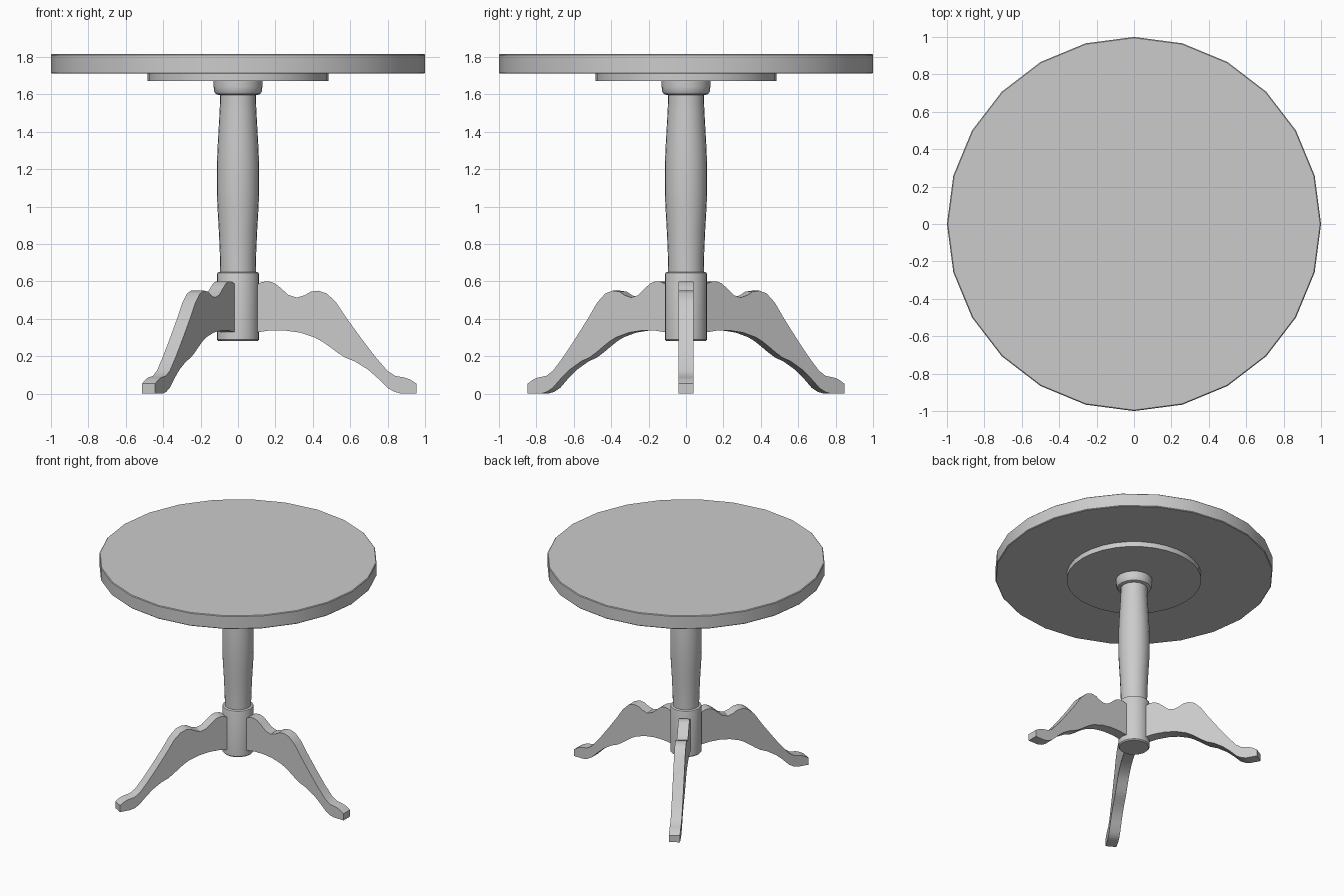
import bpy, bmesh
from math import cos, sin, pi, radians

if "Cube" in bpy.data.objects:
    bpy.data.objects.remove(bpy.data.objects["Cube"])


def finish(name, bm, angle=30):
    bmesh.ops.recalc_face_normals(bm, faces=bm.faces)
    mesh = bpy.data.meshes.new(name)
    bm.to_mesh(mesh)
    bm.free()
    ob = bpy.data.objects.new(name, mesh)
    bpy.context.collection.objects.link(ob)
    bpy.ops.object.select_all(action='DESELECT')
    ob.select_set(True)
    bpy.context.view_layer.objects.active = ob
    bpy.ops.object.shade_smooth_by_angle(angle=radians(angle))
    return ob


def lathe(name, profile, sides=24):
    """Turn a bottom-to-top (radius, z) profile around the z axis and cap it."""
    bm = bmesh.new()
    rings = [[bm.verts.new((r * cos(2 * pi * i / sides), r * sin(2 * pi * i / sides), z))
              for i in range(sides)] for r, z in profile]
    for a, b in zip(rings, rings[1:]):
        for i in range(sides):
            j = (i + 1) % sides
            bm.faces.new((a[i], a[j], b[j], b[i]))
    bm.faces.new(rings[0][::-1])
    bm.faces.new(rings[-1])
    return finish(name, bm)


# Round top and the mounting plate under it
lathe("table_top", [(0.995, 1.71), (1.0, 1.715), (1.0, 1.81), (0.995, 1.815)])
lathe("mounting_plate", [(0.485, 1.67), (0.485, 1.71)], 32)

# Turned pedestal: hub, swelling column, collar
lathe("leg_hub", [(0.105, 0.28), (0.113, 0.288), (0.113, 0.635), (0.11, 0.645), (0.1, 0.65)])
lathe("column", [(0.095, 0.64), (0.096, 0.72), (0.102, 0.86), (0.11, 1.0), (0.113, 1.08),
                 (0.113, 1.22), (0.109, 1.32), (0.1, 1.48), (0.096, 1.56), (0.096, 1.62)])
lathe("column_collar", [(0.105, 1.597), (0.119, 1.602), (0.127, 1.615), (0.13, 1.64), (0.13, 1.67)])

# Scrolled leg outline as (distance from centre, z)
upper = [(0.10, 0.583), (0.13, 0.597), (0.165, 0.60), (0.195, 0.59), (0.225, 0.567),
         (0.27, 0.527), (0.315, 0.513), (0.355, 0.525), (0.39, 0.545), (0.43, 0.55),
         (0.475, 0.535), (0.525, 0.487), (0.583, 0.40), (0.663, 0.29), (0.733, 0.198),
         (0.797, 0.123), (0.84, 0.094), (0.89, 0.086), (0.92, 0.075), (0.955, 0.053)]
lower = [(0.955, 0.0), (0.87, 0.0), (0.835, 0.01), (0.80, 0.03), (0.75, 0.08), (0.695, 0.128),
         (0.626, 0.171), (0.572, 0.193), (0.53, 0.22), (0.49, 0.25), (0.45, 0.278),
         (0.41, 0.30), (0.33, 0.326), (0.25, 0.337), (0.17, 0.337), (0.10, 0.327)]
HALF = 0.04

# Three legs at 120 degree spacing
for k in range(3):
    bm = bmesh.new()
    face = bm.faces.new([bm.verts.new((r, -HALF, z)) for r, z in upper + lower])
    side = bmesh.ops.extrude_face_region(bm, geom=[face])
    moved = [v for v in side["geom"] if isinstance(v, bmesh.types.BMVert)]
    bmesh.ops.translate(bm, verts=moved, vec=(0, 2 * HALF, 0))
    leg = finish(f"leg_{k + 1}", bm)
    leg.rotation_euler.z = k * 2 * pi / 3
